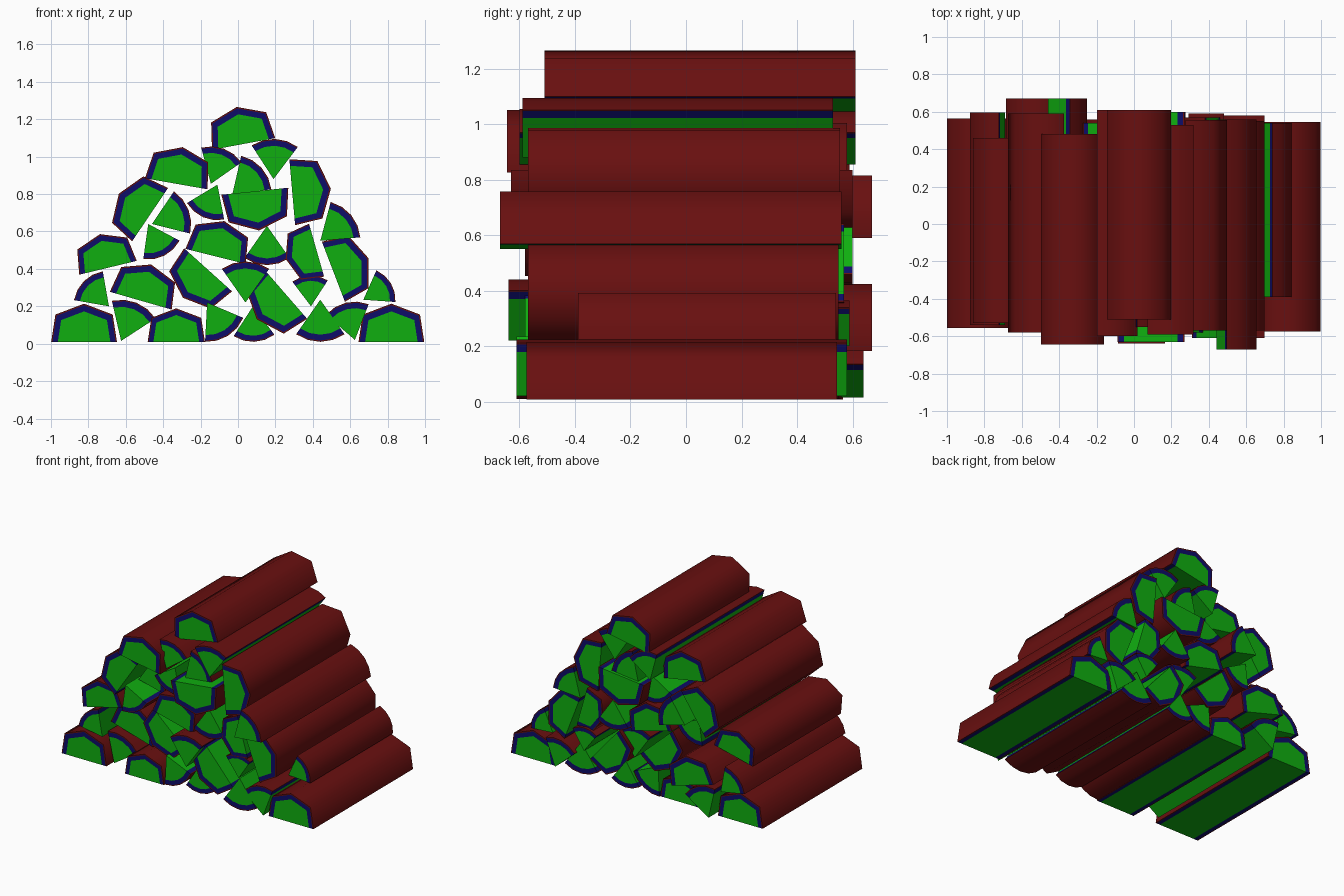
import bpy, bmesh, math


def colour(name, rgb):
    m = bpy.data.materials.new(name)
    m.diffuse_color = (*rgb, 1)
    return m


MATS = [colour("dark red bark", (0.14, 0.005, 0.005)),
        colour("blue inner bark", (0.004, 0.004, 0.14)),
        colour("green wood", (0.005, 0.43, 0.005))]

# half logs: core x, core z, facing angle, half width, front y, back y
HALVES = [
    (-0.823, 0.008, 90, 0.176, -0.555, 0.565),
    (-0.33, 0.010, 90, 0.153, -0.58, 0.54),
    (0.82, 0.008, 90, 0.176, -0.575, 0.545),
    (-0.52, 0.23, 74, 0.172, -0.45, 0.67),
    (-0.695, 0.406, 103.5, 0.158, -0.53, 0.46),
    (-0.47, 0.69, 146, 0.172, -0.58, 0.59),
    (-0.33, 0.855, 80, 0.17, -0.645, 0.48),
    (0.03, 1.068, 100.5, 0.172, -0.51, 0.61),
    (0.29, 0.81, 5, 0.177, -0.57, 0.555),
    (0.09, 0.815, -84, 0.18, -0.63, 0.60),
    (-0.12, 0.467, 76, 0.166, -0.56, 0.56),
    (-0.16, 0.395, 228, 0.172, -0.54, 0.56),
    (0.255, 0.265, 221, 0.175, -0.58, 0.55),
    (0.51, 0.385, 21, 0.172, -0.57, 0.55),
    (0.42, 0.50, 196, 0.147, -0.55, 0.57),
]
# split wedges: tip x, tip z, facing angle, radius, front y, back y
WEDGES_LOW = [
    (-0.69, 0.20, 135, 0.19, -0.54, 0.595),
    (-0.625, 0.015, 68, 0.22, -0.50, 0.64),
    (-0.165, 0.22, -58, 0.21, -0.57, 0.55),
    (0.08, 0.20, 272, 0.19, -0.55, 0.56),
    (0.44, 0.235, 270, 0.225, -0.61, 0.55),
    (0.625, 0.02, 104, 0.205, -0.61, 0.58),
    (0.67, 0.235, 31, 0.172, -0.39, 0.54),
    (0.39, 0.20, 92, 0.165, -0.55, 0.59),
    (0.04, 0.22, 90, 0.22, -0.64, 0.52),
]
WEDGES_HIGH = [
    (0.155, 0.63, 270, 0.21, -0.55, 0.60),
    (0.44, 0.55, 40, 0.215, -0.67, 0.56),
    (-0.48, 0.64, 297, 0.19, -0.58, 0.54),
    (-0.46, 0.64, 21, 0.21, -0.46, 0.67),
    (-0.11, 0.85, 246, 0.19, -0.55, 0.54),
    (-0.145, 0.855, 70, 0.20, -0.60, 0.61),
    (-0.03, 0.80, 42, 0.21, -0.55, 0.58),
    (0.19, 0.88, 88, 0.215, -0.59, 0.53),
]
HALF_ARC = [(0, -1), (0.84, -0.87), (1.17, 0), (0.84, 0.87), (0, 1)]
WEDGE_ARC = [(math.cos(math.radians(a)), math.sin(math.radians(a)))
             for a in (-35, -17.5, 0, 17.5, 35)]


def log(name, arc, layers, x, z, ang, size, y0, y1):
    """Split log: bark arc outside, inner bark ring, wood core."""
    bm = bmesh.new()
    c, s = math.cos(math.radians(ang)), math.sin(math.radians(ang))

    def vert(p, k, y):
        u, v = p[0] * k * size, p[1] * k * size
        return bm.verts.new((x + u * c - v * s, y, z + u * s + v * c))

    def face(verts, mat):
        f = bm.faces.new(verts)
        f.material_index = mat
        f.smooth = smooth = mat == 0 and len({round(v.co.y, 4) for v in verts}) == 2
        return f

    ys = (y0, y1)
    rings = [[[vert(p, k, y) for p in arc] for k in layers] for y in ys]
    tips = [vert((0, 0), 1, y) for y in ys]
    n = len(arc)
    for end, tip in zip(rings, tips):                 # ends
        for k in range(2):
            for i in range(n - 1):
                f = face((end[k][i], end[k][i + 1], end[k + 1][i + 1], end[k + 1][i]), k)
                f.smooth = False
        face(end[2] + [tip], 2)
    a, b = rings
    bark = [face((a[0][i], a[0][i + 1], b[0][i + 1], b[0][i]), 0) for i in range(n - 1)]
    for i in (0, n - 1):                              # split faces
        for k in range(2):
            face((a[k][i], a[k + 1][i], b[k + 1][i], b[k][i]), k).smooth = False
        face((a[2][i], tips[0], tips[1], b[2][i]), 2)
    bark = set(bark)
    for e in bm.edges:                                # keep only the bark smooth
        e.smooth = all(f in bark for f in e.link_faces)
    bmesh.ops.recalc_face_normals(bm, faces=bm.faces)
    me = bpy.data.meshes.new(name)
    bm.to_mesh(me)
    bm.free()
    for m in MATS:
        me.materials.append(m)
    bpy.context.collection.objects.link(bpy.data.objects.new(name, me))


for i, row in enumerate(HALVES):
    log(f"half_log_{i + 1}", HALF_ARC, (1, 0.96, 0.8), *row)
for i, row in enumerate(WEDGES_LOW + WEDGES_HIGH):
    log(f"wedge_log_{i + 1}", WEDGE_ARC, (1, 0.97, 0.83), *row)
